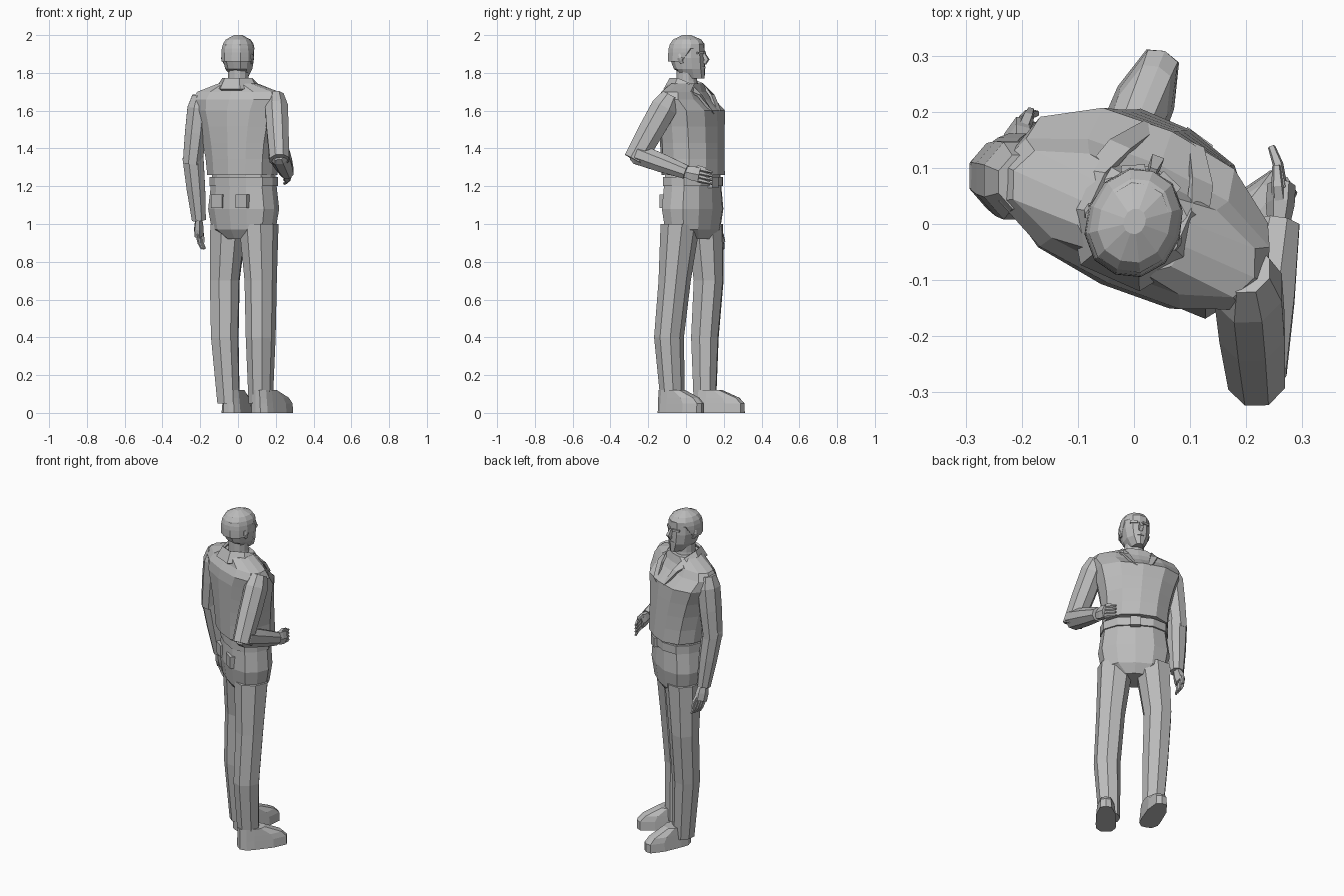
import bpy, bmesh
from math import sin, cos, radians, pi
from mathutils import Vector

default_cube = bpy.data.objects.get("Cube")
if default_cube:
    bpy.data.objects.remove(default_cube)

GREY = (.5, .5, .5, 1)
grey = bpy.data.materials.new("plain grey")
grey.use_nodes = True
grey.diffuse_color = GREY
for node in grey.node_tree.nodes:
    if node.type == 'BSDF_PRINCIPLED':
        node.inputs["Base Color"].default_value = GREY


def skin(name, rings, closed=True):
    """Join rings of points into a flat-shaded surface."""
    bm = bmesh.new()
    rows = [[bm.verts.new(point) for point in ring] for ring in rings]
    count = len(rows[0])
    for low, high in zip(rows, rows[1:]):
        for i in range(count if closed else count - 1):
            j = (i + 1) % count
            bm.faces.new((low[i], low[j], high[j], high[i]))
    if closed:
        bm.faces.new(rows[0])
        bm.faces.new(rows[-1])
    bmesh.ops.recalc_face_normals(bm, faces=bm.faces)
    mesh = bpy.data.meshes.new(name)
    bm.to_mesh(mesh)
    bm.free()
    mesh.materials.append(grey)
    part = bpy.data.objects.new(name, mesh)
    bpy.context.collection.objects.link(part)
    return part


def facing(centre, yaw):
    """Turn (sideways, forward, height) into world points."""
    s, c = sin(radians(yaw)), cos(radians(yaw))
    return lambda side, ahead, z: Vector((centre[0] + side * c + ahead * s,
                                          centre[1] - side * s + ahead * c, z))


def body_slice(centre, yaw, z, width, front, back, sides=12, power=2.5):
    """One rounded-box outline, with its own depth before and behind the centre."""
    place = facing(centre, yaw)
    ring = []
    for k in range(sides):
        c, s = cos(2 * pi * k / sides), sin(2 * pi * k / sides)
        r = (abs(c) ** power + abs(s) ** power) ** (-1 / power)
        ring.append(place(width * c * r, (front if s > 0 else back) * s * r, z))
    return ring


def tube(name, path, radii, sides=6, across=(1, 0, 0), flat=1):
    """Sweep an oval along a path; flat scales it square to the across direction."""
    path = [Vector(point) for point in path]
    rings = []
    for i, point in enumerate(path):
        along = (path[min(i + 1, len(path) - 1)] - path[max(i - 1, 0)]).normalized()
        u = Vector(across)
        u = (u - along * u.dot(along)).normalized()
        v = along.cross(u) * flat
        angles = [2 * pi * (k + .5) / sides for k in range(sides)]
        rings.append([point + (u * cos(a) + v * sin(a)) * radii[i] for a in angles])
    return skin(name, rings)


# Jacket body: widens from the hem to the chest, then closes over the shoulders
CHEST_YAW, HIP_YAW = 24, 36
jacket = []
for step in range(5):
    t = step / 4
    jacket.append(body_slice((.02 - .02 * t, .03 - .01 * t), 31 - 6 * t, 1.26 + .34 * t,
                             .185 + .06 * t * t, .16, .14))
for z, width, depth in ((1.66, .26, .115), (1.7, .235, .09), (1.745, .1, .08)):
    jacket.append(body_slice((0, 0), CHEST_YAW, z, width, depth, depth))
skin("jacket", jacket)

# Hips, belt, buckle and back pockets
HIPS = (.03, .035)
skin("hips", [body_slice(HIPS, HIP_YAW, z, width, depth, depth)
              for z, width, depth in ((.92, .09, .08), (.97, .18, .115),
                                      (1.08, .2, .13), (1.3, .17, .12))])
skin("belt", [body_slice(HIPS, HIP_YAW, z, .19, .135, .13) for z in (1.2, 1.25)])
hip = facing(HIPS, HIP_YAW)
tube("buckle", [hip(0, ahead, 1.22) for ahead in (.12, .15)], [.04, .04],
     sides=4, across=(0, 0, 1))
for name, side in (("left_back_pocket", -.08), ("right_back_pocket", .08)):
    tube(name, [hip(side, ahead, 1.12) for ahead in (-.1, -.134)], [.05, .05],
         sides=4, across=(0, 0, 1))


# Trouser legs and shoes
def leg_and_shoe(label, joints, sole, yaw):
    radii = (.098, .08, .074, .06)
    skin(label + "_trouser_leg", [body_slice((x, y), yaw, z, r, r, r, sides=8)
                                  for (x, y, z), r in zip(joints, radii)])
    skin(label + "_shoe", [body_slice(sole, yaw, z, .057 - z / 10, toe, .082, power=3.2)
                           for z, toe in ((0, .2), (.05, .2), (.08, .17), (.12, .07))])


leg_and_shoe("left", [(-.05, .1, 1), (-.07, .12, .7), (-.07, .1, .4), (-.05, .1, .05)],
             sole=(-.02, .123), yaw=22)
leg_and_shoe("right", [(.11, -.03, 1), (.12, -.06, .7), (.12, -.09, .4), (.12, -.07, .05)],
             sole=(.145, -.07), yaw=40)


# Arms with hands
def arm_and_hand(label, shoulder, elbow, wrist, reach, spread, curl):
    shoulder, elbow, wrist = Vector(shoulder), Vector(elbow), Vector(wrist)
    reach, spread, curl = Vector(reach), Vector(spread), Vector(curl)
    upper, fore = elbow - shoulder, wrist - elbow
    tube(label + "_upper_sleeve",
         [shoulder, shoulder + upper * .2, shoulder + upper * .6, elbow + upper * .1],
         [.045, .065, .063, .055], sides=8, flat=1.15)
    tube(label + "_fore_sleeve", [elbow - fore * .1, elbow, elbow + fore / 2, wrist],
         [.045, .06, .053, .04], sides=8)
    knuckles = wrist + reach
    tube(label + "_palm", [wrist - reach * .2, wrist + reach / 2, knuckles],
         [.03, .043, .042], across=spread, flat=.6)
    for finger in range(4):
        root = knuckles + spread * (finger - 1.5) - reach * .1
        tube(label + "_finger", [root, root + reach * .4 + curl * .4, root + reach * .5 + curl],
             [.012, .01, .007], sides=5, across=spread)
    base = wrist + reach * .4 + spread
    tube(label + "_thumb", [base, base + reach * .4 + spread + curl * .3,
                            base + reach * .8 + spread + curl * .5],
         [.014, .012, .008], sides=5, across=spread)


arm_and_hand("left", shoulder=(-.2, .075, 1.68), elbow=(-.238, .085, 1.35),
             wrist=(-.207, .125, 1.02), reach=(0, .03, -.08),
             spread=(.005, .02, 0), curl=(.025, 0, -.04))
arm_and_hand("right", shoulder=(.2, -.08, 1.68), elbow=(.217, -.255, 1.37),
             wrist=(.258, 0, 1.275), reach=(.005, .07, -.015),
             spread=(0, 0, .02), curl=(-.02, .04, -.01))

# Collar with lapels, mirrored about the chest line
chest = facing((0, 0), CHEST_YAW)
half = [((.03, .17, 1.58), (.06, .17, 1.6)), ((.06, .115, 1.68), (.1, .115, 1.68)),
        ((.08, .06, 1.74), (.115, .05, 1.71)), ((.08, -.01, 1.77), (.11, -.02, 1.72)),
        ((.04, -.07, 1.77), (.055, -.1, 1.71))]
mirrored = [[(-side, ahead, z) for side, ahead, z in pair] for pair in reversed(half)]
collar = skin("collar", [[chest(*point) for point in pair] for pair in half + mirrored],
              closed=False)
cloth = collar.modifiers.new("cloth thickness", 'SOLIDIFY')
cloth.thickness = .014
cloth.offset = 0

# Neck, head and a domed cap of hair with a hairline that steps forward
HEAD, HEAD_YAW = (.001, .004), 20
skin("neck", [body_slice(HEAD, HEAD_YAW, z, radius, radius, radius, power=2)
              for z, radius in ((1.68, .07), (1.76, .056), (1.84, .056))])
skin("head", [body_slice(HEAD, HEAD_YAW, z, width, front, back)
              for z, width, front, back in (
                  (1.77, .035, .1, -.02), (1.82, .066, .1, .065), (1.88, .078, .097, .09),
                  (1.95, .076, .093, .09), (1.98, .055, .07, .06))])
hair = []
for step in range(7):
    t = step / 6
    r = (1 - .95 * t ** 4) ** .5
    hair.append(body_slice(HEAD, HEAD_YAW, 1.86 + .14 * t, .086 * r,
                           .106 * r * min(1, t * 1.8), .1 * r, power=2.2))
skin("hair", hair)

# Face features
face = facing(HEAD, HEAD_YAW)
forward = face(0, 1, 0) - face(0, 0, 0)
sideways = face(1, 0, 0) - face(0, 0, 0)
tube("nose", [face(0, .095, 1.905), face(0, .113, 1.87), face(0, .1, 1.85)],
     [.009, .016, .012], sides=4, across=sideways)
tube("lips", [face(side, .1 - abs(side) / 3, 1.828) for side in (-.024, 0, .024)],
     [.005, .008, .005], sides=4, across=forward)
for label, side in (("left", -1), ("right", 1)):
    tube(label + "_brow", [face(side * .015, .097, 1.906), face(side * .055, .08, 1.906)],
         [.009, .008], sides=4, across=forward)
    tube(label + "_ear", [face(side * .076, 0, 1.85), face(side * .084, -.01, 1.88),
                          face(side * .082, -.015, 1.9)],
         [.01, .016, .01], across=forward, flat=.5)
